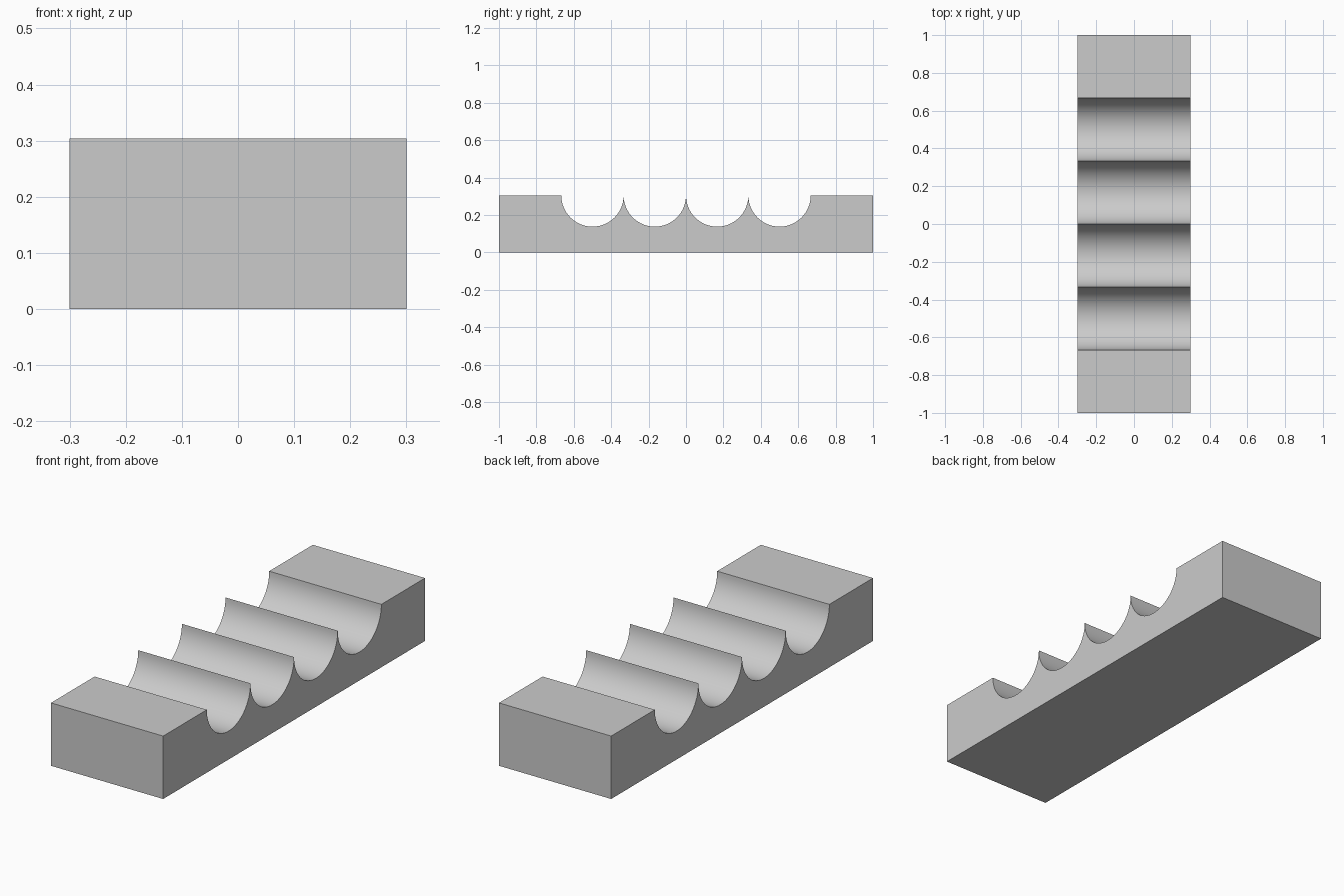
import bpy
import bmesh
from math import pi, cos, sin

cube = bpy.data.objects.get("Cube")
if cube:
    bpy.data.objects.remove(cube, do_unlink=True)

WIDTH, LENGTH, HEIGHT = 0.6, 2.0, 0.304
GROOVES = 4
RADIUS = LENGTH / 12
SEGMENTS = 32

# Plain grey material
grey = bpy.data.materials.new("grey")
grey.use_nodes = True
colour = (0.6, 0.6, 0.6, 1)
grey.diffuse_color = colour
grey.node_tree.nodes["Principled BSDF"].inputs["Base Color"].default_value = colour

# Side profile: flat base, flat end lands and a row of half-round grooves
end = LENGTH / 2
profile = [(end, HEIGHT), (end, 0), (-end, 0), (-end, HEIGHT)]
first_edge = -GROOVES * RADIUS
profile.append((first_edge, HEIGHT))
for i in range(GROOVES):
    centre = first_edge + (2 * i + 1) * RADIUS
    for s in range(1, SEGMENTS + 1):
        a = pi + pi * s / SEGMENTS
        profile.append((centre + RADIUS * cos(a), HEIGHT + RADIUS * sin(a)))

# Extrude the profile across the width
bm = bmesh.new()
side = bm.faces.new([bm.verts.new((-WIDTH / 2, y, z)) for y, z in profile])
result = bmesh.ops.extrude_face_region(bm, geom=[side], use_keep_orig=True)
moved = [v for v in result["geom"] if isinstance(v, bmesh.types.BMVert)]
bmesh.ops.translate(bm, verts=moved, vec=(WIDTH, 0, 0))
bmesh.ops.recalc_face_normals(bm, faces=bm.faces)

mesh = bpy.data.meshes.new("grooved_block")
bm.to_mesh(mesh)
bm.free()
mesh.materials.append(grey)
block = bpy.data.objects.new("grooved_block", mesh)
bpy.context.collection.objects.link(block)

# Smooth grooves with crisp ridges and edges
bpy.ops.object.select_all(action="DESELECT")
block.select_set(True)
bpy.context.view_layer.objects.active = block
bpy.ops.object.shade_smooth_by_angle(angle=pi / 6)
